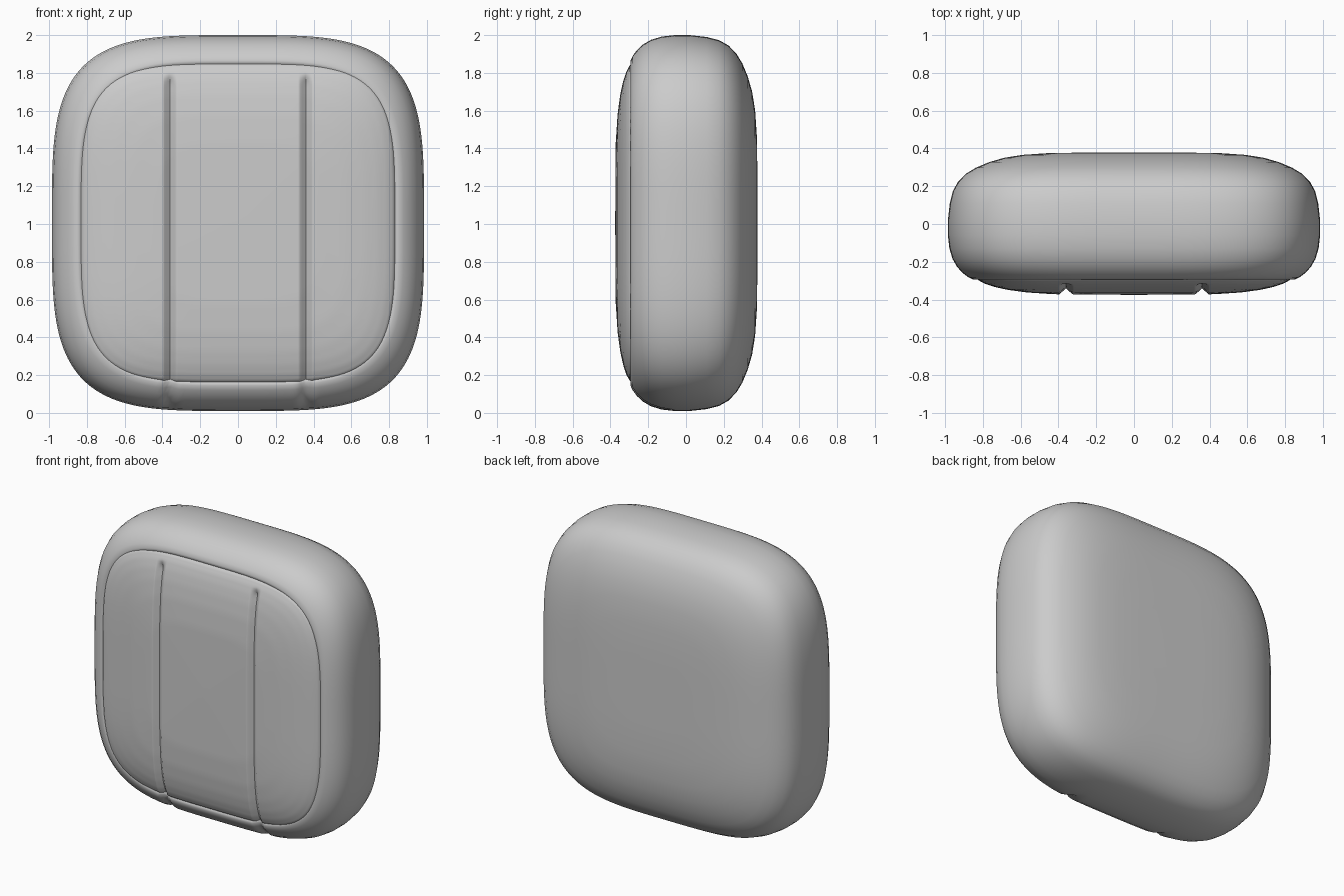
import bpy
import bmesh
import math

cube = bpy.data.objects.get("Cube")
if cube:
    bpy.data.objects.remove(cube, do_unlink=True)

HALF_X, HALF_Z, MID_Z = 0.985, 0.995, 1.005
SEAM_X = 0.36  # distance of the two vertical seams from the centre

fabric = bpy.data.materials.new("grey_fabric")
fabric.use_nodes = True
fabric.diffuse_color = (0.6, 0.6, 0.6, 1)
fabric.node_tree.nodes["Principled BSDF"].inputs["Base Color"].default_value = (0.6, 0.6, 0.6, 1)


def smoothstep(a, b, x):
    t = min(max((x - a) / (b - a), 0), 1)
    return t * t * (3 - 2 * t)


def seam(x, width):
    """Strength of the pinched seam at x, from 0 to 1."""
    return max(0, 1 - abs(abs(x) - SEAM_X) / width)


def interpolate(profile, r):
    for (r0, y0), (r1, y1) in zip(profile, profile[1:]):
        if r <= r1:
            return y0 + (y1 - y0) * (r - r0) / (r1 - r0)
    return profile[-1][1]


def finish(bm, name):
    bmesh.ops.remove_doubles(bm, verts=bm.verts, dist=0.0001)
    bmesh.ops.recalc_face_normals(bm, faces=bm.faces)
    mesh = bpy.data.meshes.new(name)
    bm.to_mesh(mesh)
    bm.free()
    mesh.materials.append(fabric)
    obj = bpy.data.objects.new(name, mesh)
    bpy.context.collection.objects.link(obj)
    bpy.ops.object.select_all(action="DESELECT")
    obj.select_set(True)
    bpy.context.view_layer.objects.active = obj
    bpy.ops.object.shade_smooth_by_angle(angle=math.radians(50))
    return obj


def quads_between(bm, rows, closed):
    for a, b in zip(rows, rows[1:]):
        for i in range(len(a) if closed else len(a) - 1):
            j = (i + 1) % len(a)
            bm.faces.new((a[i], a[j], b[j], b[i]))


# Cushion body: rounded-square rings (scale, y) from the back to the front recess
def build_body():
    rings = [(0.25, 0.378), (0.45, 0.376), (0.6, 0.366), (0.7, 0.35), (0.78, 0.327),
             (0.85, 0.298), (0.9, 0.268), (0.945, 0.225), (0.973, 0.175), (0.99, 0.11),
             (1, 0.02), (1, -0.06), (0.992, -0.13), (0.975, -0.185), (0.95, -0.228),
             (0.92, -0.26), (0.89, -0.282), (0.865, -0.294), (0.85, -0.292), (0.83, -0.272)]
    power, count = 3.8, 320
    bm = bmesh.new()
    rows = []
    for scale, y in rings:
        row = []
        for i in range(count):
            angle = 2 * math.pi * i / count
            c, s = math.cos(angle), math.sin(angle)
            r = scale * (abs(c) ** power + abs(s) ** power) ** (-1 / power)
            x, z = r * c * HALF_X, MID_Z + r * s * HALF_Z
            # seams run on over the lower front edge
            pinch = seam(x, 0.045) * smoothstep(-0.1, -0.2, y) if z < 0.3 else 0
            row.append(bm.verts.new((x, y + 0.025 * pinch, z + 0.01 * pinch)))
        rows.append(row)
    quads_between(bm, rows, True)
    bm.faces.new(rows[0])
    bm.faces.new(rows[-1])
    return finish(bm, "cushion_body")


# Raised front panel: domed pad with two sewn vertical channels
def build_panel():
    dome = [(0, -0.375), (0.5, -0.372), (0.68, -0.362), (0.8, -0.348), (0.88, -0.333),
            (0.94, -0.316), (0.98, -0.298), (1, -0.27)]
    power, half_x, half_z = 4.2, 0.84, 0.853
    columns = {round(half_x * math.sin(math.pi / 2 * i / 32), 4) for i in range(33)}
    columns |= {SEAM_X + k * 0.01 for k in range(-4, 5)}
    columns = sorted(columns | {-x for x in columns})
    rows_count = 72
    bm = bmesh.new()
    rows = []
    for x in columns:
        u = min(abs(x) / half_x, 1)
        height = (1 - u ** power) ** (1 / power)
        row = []
        for j in range(rows_count + 1):
            v = math.sin(math.pi * (j / rows_count - 0.5)) * height
            r = min((u ** power + abs(v) ** power) ** (1 / power), 1)
            z = MID_Z + v * half_z
            fade = smoothstep(1.8, 1.74, z)
            y = interpolate(dome, r) + 0.032 * seam(x, 0.035) * fade
            row.append(bm.verts.new((x, y, z)))
        rows.append(row)
    quads_between(bm, rows, False)
    # drop the collapsed slivers at the panel's side tips
    bmesh.ops.dissolve_degenerate(bm, edges=bm.edges, dist=0.0001)
    return finish(bm, "front_panel")


build_body()
build_panel()
